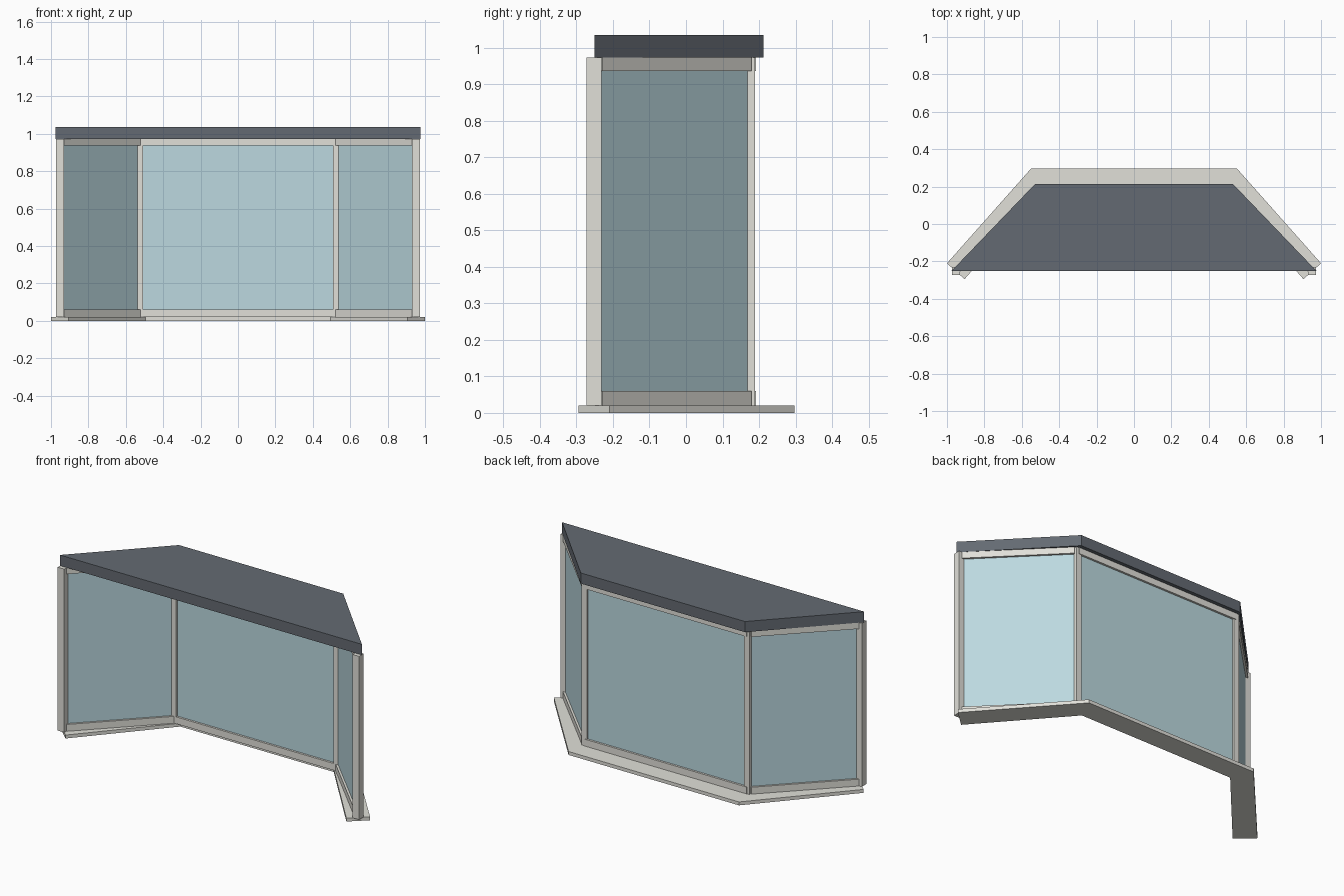
import bpy, bmesh, math
from mathutils import Vector

cube = bpy.data.objects.get("Cube")
if cube:
    bpy.data.objects.remove(cube, do_unlink=True)


def material(name, rgb):
    # Convert display values to linear
    col = [((c / 255 + 0.055) / 1.055) ** 2.4 for c in rgb] + [1]
    m = bpy.data.materials.new(name)
    m.use_nodes = True
    m.diffuse_color = col
    m.node_tree.nodes["Principled BSDF"].inputs["Base Color"].default_value = col
    return m


FRAME = material("warm white frame", (225, 224, 217))
GLASS = material("pale blue glass", (188, 217, 224))
ROOF = material("slate grey roof", (100, 106, 114))


def prism(name, outline, z0, z1, mat):
    """Extrude a plan outline between two heights."""
    bm = bmesh.new()
    face = bm.faces.new([bm.verts.new((x, y, z0)) for x, y in outline])
    ext = bmesh.ops.extrude_face_region(bm, geom=[face])
    top = [v for v in ext["geom"] if isinstance(v, bmesh.types.BMVert)]
    bmesh.ops.translate(bm, verts=top, vec=(0, 0, z1 - z0))
    bmesh.ops.recalc_face_normals(bm, faces=bm.faces)
    mesh = bpy.data.meshes.new(name)
    bm.to_mesh(mesh)
    bm.free()
    mesh.materials.append(mat)
    obj = bpy.data.objects.new(name, mesh)
    bpy.context.collection.objects.link(obj)
    return obj


def wall_bar(name, a, b, thick, z0, z1, mat):
    """Box running between two plan points."""
    a, b = Vector(a), Vector(b)
    d = (b - a).normalized()
    n = Vector((-d.y, d.x)) * thick / 2
    return prism(name, [a - n, b - n, b + n, a + n], z0, z1, mat)


def post(name, x, y, size):
    h = size / 2
    return prism(name, [(x - h, y - h), (x + h, y - h), (x + h, y + h), (x - h, y + h)],
                 BASE, TOP, FRAME)


def mirrored(points):
    """Complete a left-half outline with its mirror image."""
    return points + [(-x, y) for x, y in reversed(points)]


BASE, TOP = 0.02, 0.973
LOW, HIGH = 0.06, 0.937

# Roof slab and angled sill
prism("roof", mirrored([(0.975, -0.25), (0.53, 0.213)]), TOP, 1.035, ROOF)
outer = [(1.0, -0.21), (0.55, 0.297)]
inner = [(0.495, 0.175), (0.906, -0.295)]
prism("sill", outer + [(-x, y) for x, y in reversed(outer)]
      + [(-x, y) for x, y in reversed(inner)] + inner, 0, BASE, FRAME)

# Rails and pane for each of the three window bays
bays = {
    "back": ((-0.525, 0.174), (0.525, 0.174)),
    "left": ((0.942, -0.242), (0.535, 0.167)),
    "right": ((-0.942, -0.242), (-0.535, 0.167)),
}
for side, (a, b) in bays.items():
    wall_bar(side + "_bottom_rail", a, b, 0.036, BASE, LOW, FRAME)
    wall_bar(side + "_top_rail", a, b, 0.036, HIGH, TOP, FRAME)
    wall_bar(side + "_pane", a, b, 0.012, LOW, HIGH, GLASS)

# Front and corner posts
for side, s in (("left", 1), ("right", -1)):
    post(side + "_front_post", s * 0.952, -0.252, 0.042)
    post(side + "_corner_post", s * 0.525, 0.172, 0.034)
